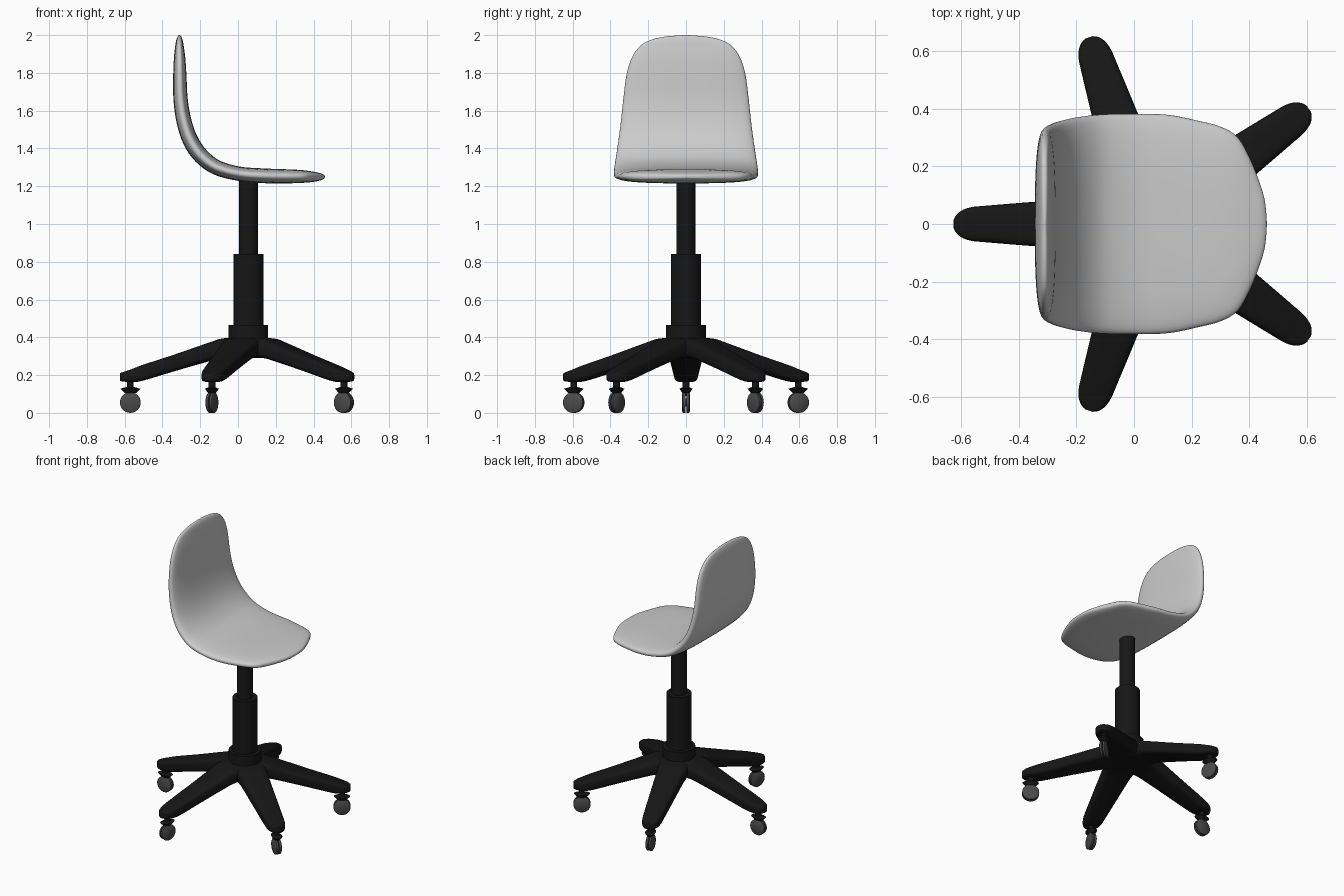
import bpy, bmesh, math
from mathutils import Matrix, Vector

if "Cube" in bpy.data.objects:
    bpy.data.objects.remove(bpy.data.objects["Cube"])

CX = 0.055  # column axis


def material(name, v):
    m = bpy.data.materials.new(name)
    m.diffuse_color = (v, v, v, 1)
    m.use_nodes = True
    m.node_tree.nodes["Principled BSDF"].inputs["Base Color"].default_value = m.diffuse_color
    return m


black = material("black_plastic", 0.008)
dark = material("dark_grey", 0.07)


def finish(name, bm, mat=None, angle=35):
    bmesh.ops.recalc_face_normals(bm, faces=bm.faces[:])
    me = bpy.data.meshes.new(name)
    bm.to_mesh(me)
    bm.free()
    ob = bpy.data.objects.new(name, me)
    bpy.context.collection.objects.link(ob)
    if mat:
        me.materials.append(mat)
    bpy.ops.object.select_all(action='DESELECT')
    ob.select_set(True)
    bpy.context.view_layer.objects.active = ob
    bpy.ops.object.shade_smooth_by_angle(angle=math.radians(angle))
    return ob


def refine(rows, steps):
    """Catmull-Rom interpolation through the rows."""
    rows = [Vector(r) for r in rows]
    out = []
    for i in range(len(rows) - 1):
        p0, p1, p2 = rows[max(i - 1, 0)], rows[i], rows[i + 1]
        p3 = rows[min(i + 2, len(rows) - 1)]
        for s in range(steps):
            t = s / steps
            out.append(0.5 * (2 * p1 + (p2 - p0) * t + (2 * p0 - 5 * p1 + 4 * p2 - p3) * t * t
                              + (3 * p1 - p0 - 3 * p2 + p3) * t ** 3))
    return out + [rows[-1]]


def loft(rows, n, segs, upright=False):
    """Skin superellipse sections; each row is x, z, half thickness, half width."""
    bm = bmesh.new()
    rings = []
    for i, (x, z, t, w) in enumerate(rows):
        a, b = rows[max(i - 1, 0)], rows[min(i + 1, len(rows) - 1)]
        d = Vector((b[0] - a[0], b[1] - a[1])).normalized()
        nx, nz = (0, 1) if upright else (-d.y, d.x)
        ring = []
        for k in range(segs):
            c, s = math.cos(2 * math.pi * k / segs), math.sin(2 * math.pi * k / segs)
            u = math.copysign(abs(c) ** (2 / n), c) * w
            v = math.copysign(abs(s) ** (2 / n), s) * t
            ring.append(bm.verts.new((x + nx * v, u, z + nz * v)))
        rings.append(ring)
    for r0, r1 in zip(rings, rings[1:]):
        for k in range(segs):
            j = (k + 1) % segs
            bm.faces.new((r0[k], r0[j], r1[j], r1[k]))
    bm.faces.new(rings[0])
    bm.faces.new(rings[-1])
    return bm


def cone(bm, r1, r2, z0, z1, matrix=Matrix(), segs=40):
    m = matrix @ Matrix.Translation((0, 0, (z0 + z1) / 2))
    bmesh.ops.create_cone(bm, cap_ends=True, segments=segs, radius1=r1, radius2=r2,
                          depth=z1 - z0, matrix=m)


# One-piece seat and backrest shell, from top of back to front of seat
shell = [
    (-.31, 2.0, .003, .01), (-.31, 1.992, .010, .11), (-.31, 1.973, .017, .19),
    (-.31, 1.94, .023, .245), (-.309, 1.88, .03, .287), (-.308, 1.79, .035, .315),
    (-.304, 1.66, .038, .332), (-.285, 1.54, .04, .345), (-.25, 1.44, .042, .358),
    (-.195, 1.36, .042, .37), (-.115, 1.30, .04, .379), (0, 1.267, .038, .382),
    (.12, 1.256, .039, .378), (.22, 1.253, .038, .358), (.30, 1.252, .036, .337),
    (.36, 1.251, .032, .30), (.405, 1.25, .026, .22), (.44, 1.25, .018, .13),
    (.455, 1.25, .01, .07), (.46, 1.25, .003, .01)]
finish("seat_shell", loft(refine(shell, 4), 2.8, 48), angle=80)

# Gas-lift column and hub
for name, r, z0, z1 in (("hub", .105, .29, .465), ("column_sleeve", .08, .46, .84),
                        ("column_rod", .05, .83, 1.25)):
    bm = bmesh.new()
    cone(bm, r, r, z0, z1, Matrix.Translation((CX, 0, 0)))
    finish(name, bm, black)

# Five tapering legs with twin-wheel casters
leg = [
    (0, .345, .055, .10), (.13, .342, .053, .10), (.20, .325, .05, .092),
    (.40, .262, .044, .077), (.56, .212, .042, .064), (.62, .197, .034, .058),
    (.655, .192, .027, .045), (.675, .19, .022, .025), (.68, .19, .02, .008)]
for i in range(5):
    place = Matrix.Translation((CX, 0, 0)) @ Matrix.Rotation(math.radians(36 + 72 * i), 4, 'Z')

    bm = loft(refine(leg, 3), 4, 32, upright=True)
    bm.transform(place)
    finish(f"leg_{i + 1}", bm, black, 50)

    at = place @ Matrix.Translation((.625, 0, 0))
    bm = bmesh.new()
    cone(bm, .018, .018, .09, .18, at, 20)
    cone(bm, .03, .053, .105, .128, at @ Matrix.Diagonal((1, .65, 1, 1)), 28)
    cone(bm, .053, .025, .128, .136, at @ Matrix.Diagonal((1, .65, 1, 1)), 28)
    finish(f"caster_stem_{i + 1}", bm, black)

    bm = bmesh.new()
    axle = at @ Matrix.Translation((0, 0, .055)) @ Matrix.Rotation(math.pi / 2, 4, 'X')
    cone(bm, .02, .02, -.01, .01, axle, 16)
    for side in (0, math.pi):
        m = axle @ Matrix.Rotation(side, 4, 'X')
        cone(bm, .055, .055, .003, .015, m, 32)
        cone(bm, .055, .046, .015, .021, m, 32)
    finish(f"caster_wheels_{i + 1}", bm, dark)
